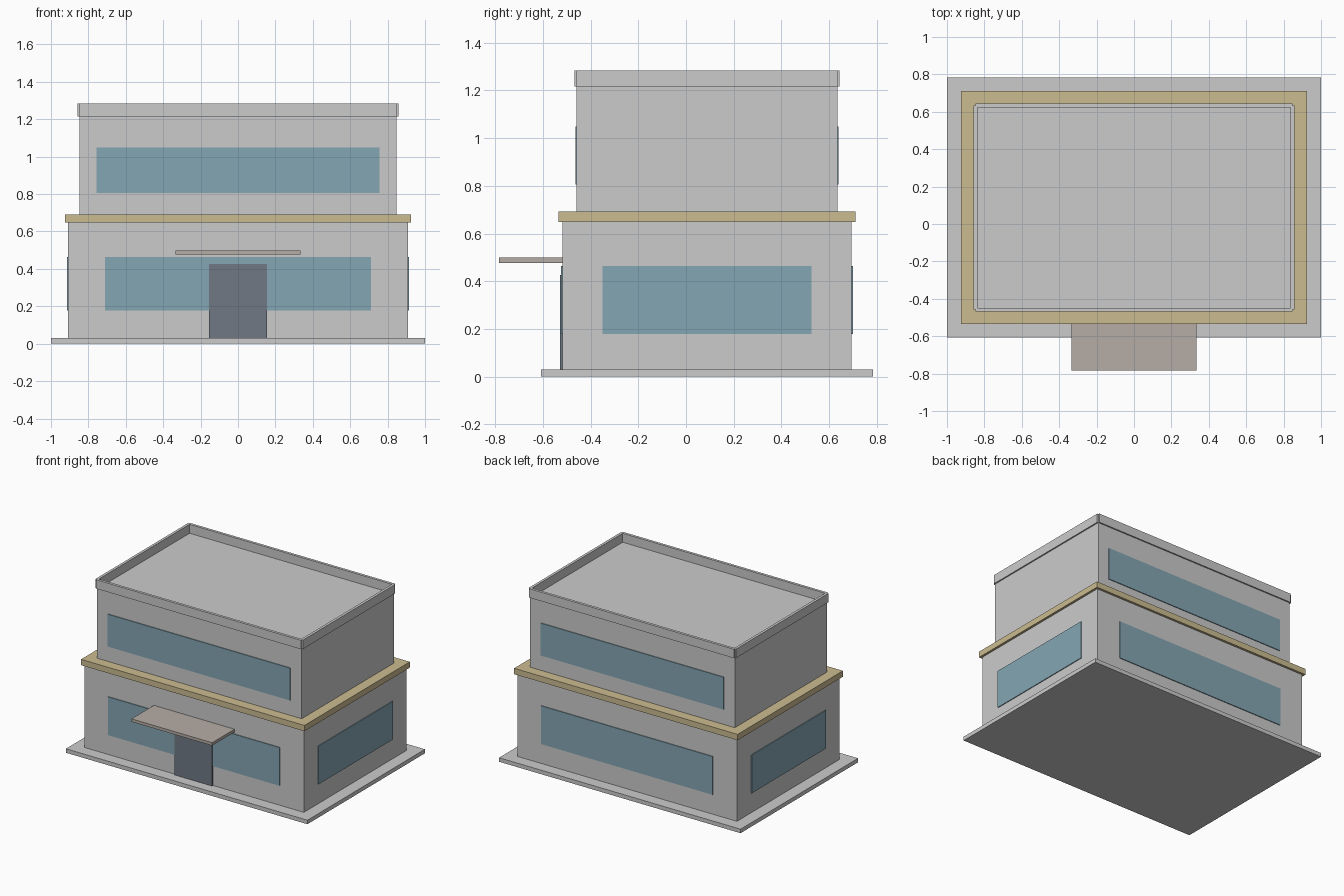
import bpy

if "Cube" in bpy.data.objects:
    bpy.data.objects.remove(bpy.data.objects["Cube"])

CY = 0.088  # building centre in y; the canopy pushes the front forward


def material(name, rgb):
    m = bpy.data.materials.new(name)
    m.diffuse_color = (*rgb, 1)
    m.use_nodes = True
    m.node_tree.nodes["Principled BSDF"].inputs["Base Color"].default_value = m.diffuse_color
    return m


glass = material("glass", (0.23, 0.38, 0.45))
trim = material("trim", (0.60, 0.50, 0.28))
door_paint = material("door_paint", (0.16, 0.19, 0.23))
canopy_paint = material("canopy_paint", (0.47, 0.42, 0.38))


def box(name, x, y, z, mat=None):
    """Box from (min, max) pairs on each axis."""
    bpy.ops.mesh.primitive_cube_add(size=1, location=[(a + b) / 2 for a, b in (x, y, z)])
    o = bpy.context.object
    o.name = name
    o.scale = [b - a for a, b in (x, y, z)]
    bpy.ops.object.transform_apply(location=False, rotation=False, scale=True)
    if mat:
        o.data.materials.append(mat)
    return o


def block(name, hx, hy, z, mat=None):
    return box(name, (-hx, hx), (CY - hy, CY + hy), z, mat)


def span(centre, half):
    return (centre - half, centre + half)


# Stacked masses
block("plinth", 1.0, 0.695, (0, 0.03))
block("ground_floor", 0.908, 0.606, (0.03, 0.648))
block("floor_band", 0.925, 0.623, (0.648, 0.692), trim)
block("upper_floor", 0.848, 0.546, (0.692, 1.216))

for s, fb, lr in ((-1, "front", "left"), (1, "back", "right")):
    # Parapet walls centred on the wall line, leaving notched corners
    box(f"parapet_{fb}", (-0.848, 0.848), span(CY + s * 0.546, 0.01), (1.216, 1.283))
    box(f"parapet_{lr}", span(s * 0.848, 0.01), span(CY, 0.546), (1.216, 1.283))
    # Window panes standing slightly proud of the walls
    box(f"lower_window_{fb}", (-0.711, 0.711), span(CY + s * 0.606, 0.006), (0.178, 0.464), glass)
    box(f"upper_window_{fb}", (-0.757, 0.757), span(CY + s * 0.546, 0.006), (0.806, 1.048), glass)
    box(f"side_window_{lr}", span(s * 0.908, 0.006), span(CY, 0.439), (0.178, 0.464), glass)

# Entrance
box("door", (-0.155, 0.155), (-0.529, -0.512), (0.03, 0.426), door_paint)
box("entrance_canopy", (-0.334, 0.334), (-0.783, -0.516), (0.477, 0.499), canopy_paint)
